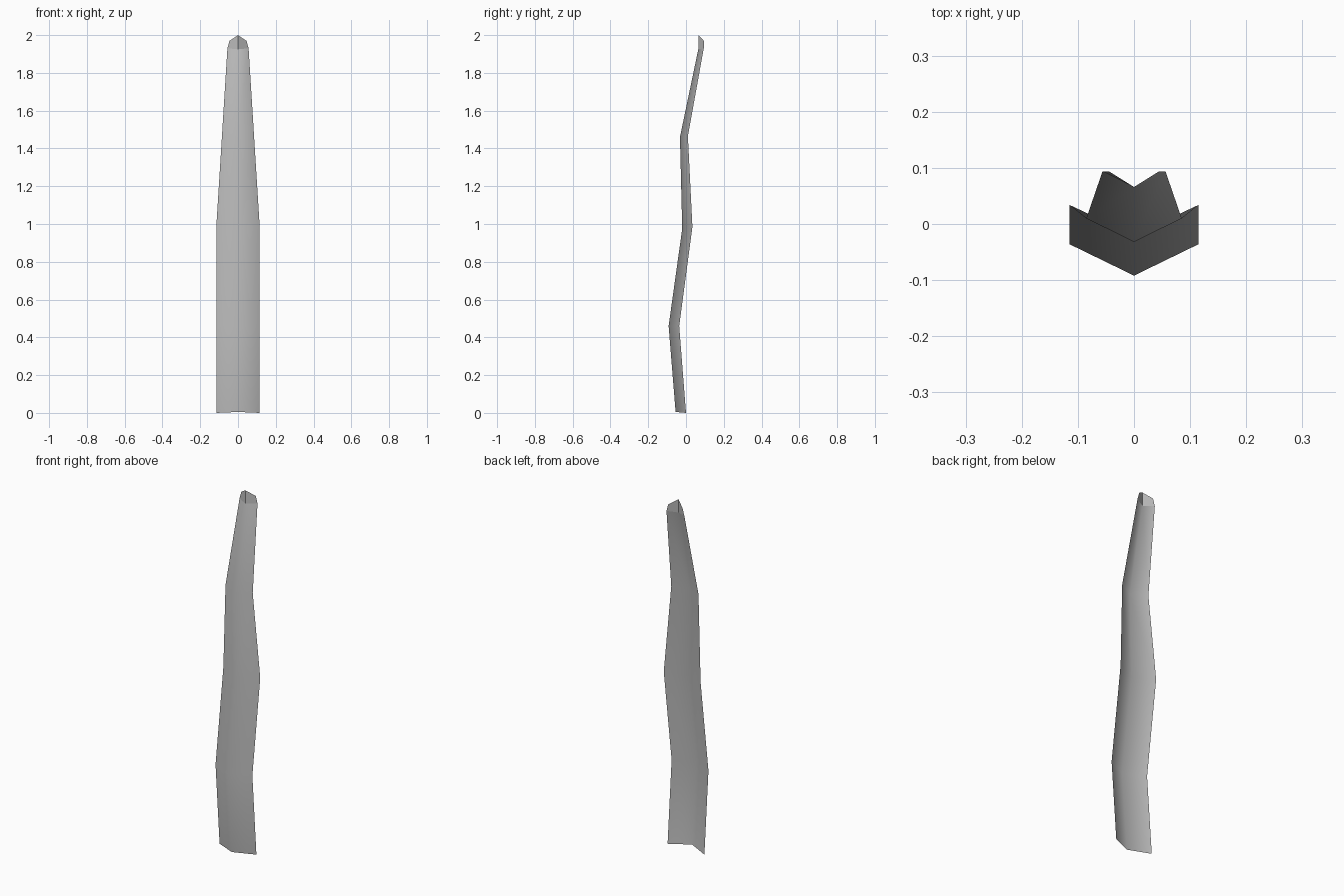
import bpy
import bmesh

cube = bpy.data.objects.get("Cube")
if cube:
    bpy.data.objects.remove(cube)

# Material
grey = bpy.data.materials.new("mid grey")
grey.use_nodes = True
colour = (0.5, 0.5, 0.5, 1)
grey.diffuse_color = colour
grey.node_tree.nodes["Principled BSDF"].inputs["Base Color"].default_value = colour

# Folded strip: half width, edge y, edge z, spine y, spine z
rings = [
    (0.115, 0.0, 0.0, -0.055, 0.005),
    (0.115, -0.036, 0.46, -0.092, 0.46),
    (0.115, 0.034, 0.985, -0.02, 0.975),
    (0.085, 0.01, 1.465, -0.032, 1.46),
    (0.056, 0.094, 1.93, 0.065, 1.925),
    (0.045, 0.094, 1.97, 0.066, 2.0),
]

bm = bmesh.new()
rows = []
for w, ey, ez, sy, sz in rings:
    rows.append([bm.verts.new(p) for p in ((-w, ey, ez), (0, sy, sz), (w, ey, ez))])
for i, (low, high) in enumerate(zip(rows, rows[1:])):
    for k in range(2):
        face = bm.faces.new((low[k], low[k + 1], high[k + 1], high[k]))
        # Smooth blade, flat creased tip
        face.smooth = i < len(rings) - 2
bm.normal_update()

mesh = bpy.data.meshes.new("blade")
bm.to_mesh(mesh)
bm.free()
mesh.materials.append(grey)
blade = bpy.data.objects.new("blade", mesh)
bpy.context.collection.objects.link(blade)
